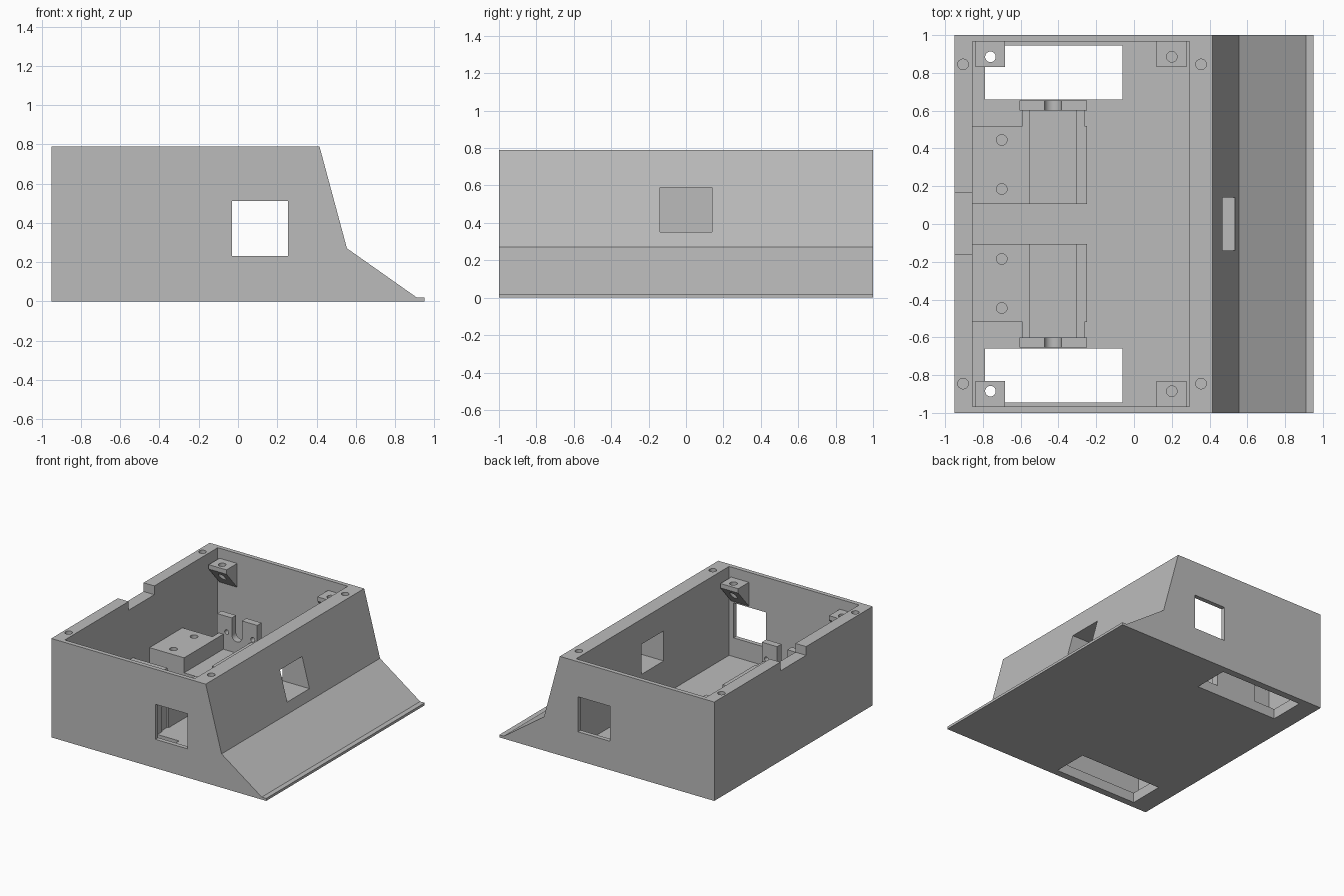
import bpy, bmesh
from mathutils import Matrix, Vector

if "Cube" in bpy.data.objects:
    bpy.data.objects.remove(bpy.data.objects["Cube"], do_unlink=True)

grey = bpy.data.materials.new("plain_grey")
grey.use_nodes = True
grey.diffuse_color = (0.5, 0.5, 0.5, 1)
grey.node_tree.nodes["Principled BSDF"].inputs["Base Color"].default_value = (0.5, 0.5, 0.5, 1)


def finish(name, bm):
    bmesh.ops.recalc_face_normals(bm, faces=bm.faces)
    mesh = bpy.data.meshes.new(name)
    bm.to_mesh(mesh)
    bm.free()
    mesh.materials.append(grey)
    obj = bpy.data.objects.new(name, mesh)
    bpy.context.collection.objects.link(obj)
    return obj


def prism(name, points, axis, a, b):
    """Extrude a 2D outline along x, y or z from a to b."""
    place = {"x": lambda p: (a, p[0], p[1]),
             "y": lambda p: (p[0], a, p[1]),
             "z": lambda p: (p[0], p[1], a)}[axis]
    bm = bmesh.new()
    face = bm.faces.new([bm.verts.new(place(p)) for p in points])
    grown = bmesh.ops.extrude_face_region(bm, geom=[face])["geom"]
    shift = Vector([b - a if axis == k else 0 for k in "xyz"])
    bmesh.ops.translate(bm, vec=shift, verts=[v for v in grown if isinstance(v, bmesh.types.BMVert)])
    return finish(name, bm)


def box(name, x, y, z):
    y = sorted(y)
    return prism(name, [(x[0], y[0]), (x[1], y[0]), (x[1], y[1]), (x[0], y[1])], "z", *z)


def rod(name, centre, radius, length, along_y=False):
    bm = bmesh.new()
    turn = Matrix.Rotation(1.5707963, 4, "X") if along_y else Matrix()
    bmesh.ops.create_cone(bm, cap_ends=True, segments=32, radius1=radius, radius2=radius,
                          depth=length, matrix=Matrix.Translation(centre) @ turn)
    return finish(name, bm)


def cut(target, *cutters):
    for cutter in cutters:
        cutter.hide_render = True
        mod = target.modifiers.new("cut", "BOOLEAN")
        mod.operation = "DIFFERENCE"
        mod.solver = "EXACT"
        mod.object = cutter
        bpy.ops.object.select_all(action="DESELECT")
        bpy.context.view_layer.objects.active = target
        target.select_set(True)
        bpy.ops.object.modifier_apply(modifier=mod.name)
        bpy.data.objects.remove(cutter, do_unlink=True)


def smooth(obj):
    bpy.ops.object.select_all(action="DESELECT")
    bpy.context.view_layer.objects.active = obj
    obj.select_set(True)
    bpy.ops.object.shade_smooth_by_angle(angle=0.5)


TOP, FLOOR = 0.79, 0.08
HOLE = 0.028

# Shell with sloped nose and open tray
shell = prism("chassis_shell", [(-0.95, 0), (0.95, 0), (0.95, 0.02), (0.91, 0.02),
                                (0.555, 0.27), (0.415, TOP), (-0.95, TOP)], "y", -1, 1)
cut(shell, box("cavity", (-0.855, 0.295), (-0.965, 0.965), (FLOOR, 1)))
# Side windows, nose window and rear cable notch
cut(shell,
    box("side_windows", (-0.03, 0.255), (-1.1, 1.1), (0.23, 0.51)),
    box("nose_window", (0.2, 0.7), (-0.14, 0.14), (0.35, 0.59)),
    box("rear_notch", (-1.1, -0.8), (-0.16, 0.165), (TOP - 0.07, 1)))
for s in (-1, 1):
    # Wheel openings and lid screw holes
    cut(shell, box("wheel_opening", (-0.79, -0.06), (s * 0.66, s * 0.945), (-0.1, 0.15)))
    for x in (-0.905, 0.355):
        cut(shell, rod("lid_screw", (x, s * 0.845, TOP), HOLE, 0.4))
smooth(shell)

for s, side in ((-1, "right"), (1, "left")):
    # Corner brackets: wedges on the side walls
    for x, end in ((-0.84, "rear"), (0.12, "nose")):
        bracket = prism(f"{end}_{side}_bracket",
                        [(s * 0.965, 0.71), (s * 0.83, 0.71), (s * 0.83, 0.675), (s * 0.965, 0.52)],
                        "x", x, x + 0.157)
        cut(bracket, rod("bracket_hole", (x + 0.08, s * 0.885, 0.6), HOLE, 0.6))
        smooth(bracket)

    # Motor cradle: raised block, sunken bed and outer ridge
    block = prism(f"{side}_motor_block",
                  [(-0.855, s * 0.105), (-0.55, s * 0.105), (-0.55, s * 0.6),
                   (-0.59, s * 0.6), (-0.59, s * 0.52), (-0.855, s * 0.52)], "z", FLOOR, 0.32)
    for y in (0.185, 0.445):
        cut(block, rod("block_screw", (-0.7, s * y, 0.32), HOLE, 0.3))
    smooth(block)
    box(f"{side}_motor_bed", (-0.55, -0.305), (s * 0.105, s * 0.6), (FLOOR, 0.2))
    prism(f"{side}_motor_ridge",
          [(-0.305, s * 0.105), (-0.25, s * 0.105), (-0.25, s * 0.52),
           (-0.262, s * 0.52), (-0.262, s * 0.6), (-0.305, s * 0.6)], "z", FLOOR, 0.32)

    # Motor face plate with shaft slot and screw holes
    plate = box(f"{side}_motor_plate", (-0.605, -0.25), (s * 0.6, s * 0.655), (FLOOR, 0.47))
    cut(plate,
        box("shaft_slot", (-0.475, -0.385), (s * 0.5, s * 0.7), (0.335, 0.6)),
        rod("shaft_round", (-0.43, s * 0.63, 0.335), 0.045, 0.3, True),
        rod("plate_screw", (-0.52, s * 0.63, 0.345), 0.018, 0.3, True),
        rod("plate_screw", (-0.29, s * 0.63, 0.345), 0.018, 0.3, True))
    smooth(plate)
